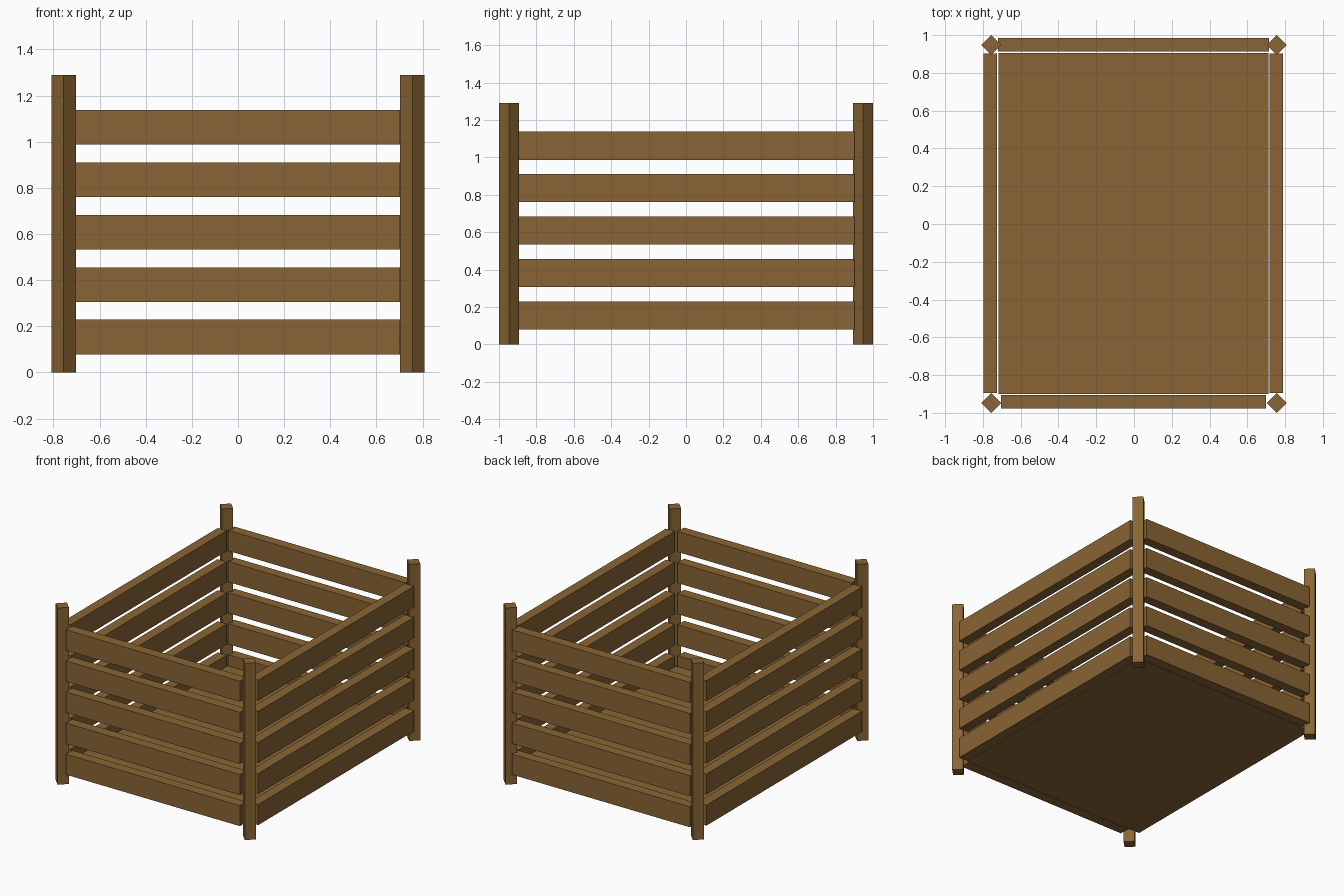
import bpy
from math import radians, sqrt

if "Cube" in bpy.data.objects:
    bpy.data.objects.remove(bpy.data.objects["Cube"])

wood = bpy.data.materials.new("wood")
wood.diffuse_color = (0.25, 0.13, 0.035, 1)
wood.use_nodes = True
wood.node_tree.nodes["Principled BSDF"].inputs["Base Color"].default_value = wood.diffuse_color


def box(name, x0, x1, y0, y1, z0, z1, turn=0):
    bpy.ops.mesh.primitive_cube_add(
        size=1, location=((x0 + x1) / 2, (y0 + y1) / 2, (z0 + z1) / 2),
        rotation=(0, 0, radians(turn)))
    ob = bpy.context.object
    ob.name = name
    ob.scale = (x1 - x0, y1 - y0, z1 - z0)
    ob.data.materials.append(wood)


# Corner posts: square bars turned 45 degrees
half = 0.053 / sqrt(2)
for side, x in (("left", -0.756), ("right", 0.756)):
    for end, y in (("front", -0.947), ("back", 0.947)):
        box(f"{end}_{side}_post", x - half, x + half, y - half, y + half, 0, 1.29, 45)

# Five evenly spaced slats on each wall
walls = {
    "front": (-0.705, 0.70, -0.978, -0.904),
    "back": (-0.72, 0.715, 0.913, 0.985),
    "left": (-0.796, -0.724, -0.895, 0.902),
    "right": (0.718, 0.79, -0.895, 0.902),
}
for wall, ext in walls.items():
    for i in range(5):
        z = 0.079 + i * 0.227
        box(f"{wall}_slat_{i + 1}", *ext, z, z + 0.15)

# Floor panel
box("floor_panel", -0.718, 0.712, -0.90, 0.905, 0.08, 0.152)
